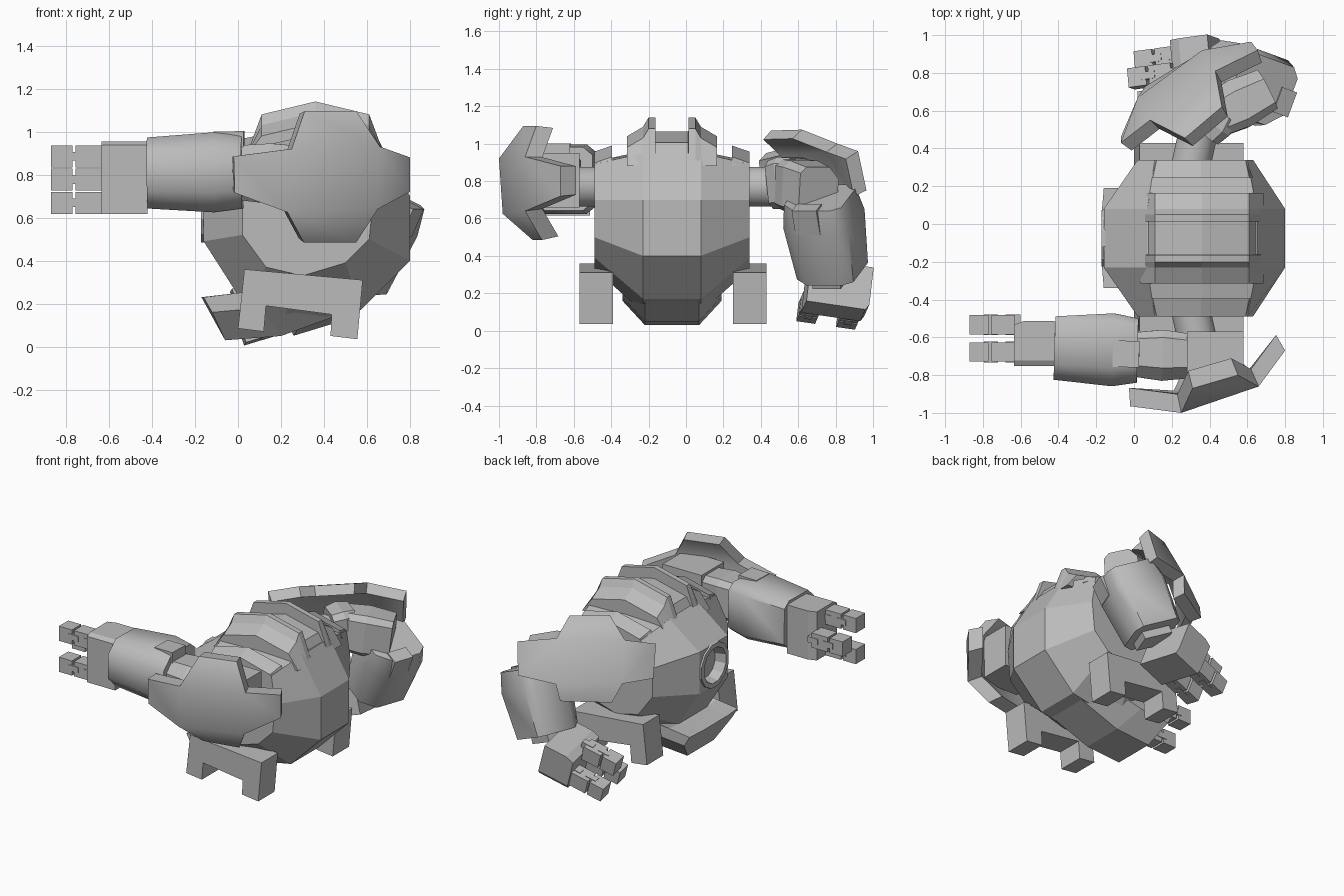
import bpy, bmesh, math
from mathutils import Vector, Matrix

cube = bpy.data.objects.get("Cube")
if cube:
    bpy.data.objects.remove(cube)

grey = bpy.data.materials.new("armour_grey")
grey.use_nodes = True
grey.diffuse_color = (0.5, 0.5, 0.5, 1)
grey.node_tree.nodes["Principled BSDF"].inputs["Base Color"].default_value = (0.5, 0.5, 0.5, 1)
MID = -0.075  # body centre plane in y


def build(name, verts, faces, smooth=0):
    mesh = bpy.data.meshes.new(name)
    mesh.from_pydata([tuple(v) for v in verts], [], faces)
    bm = bmesh.new()
    bm.from_mesh(mesh)
    bmesh.ops.recalc_face_normals(bm, faces=bm.faces)
    bm.to_mesh(mesh)
    bm.free()
    mesh.materials.append(grey)
    ob = bpy.data.objects.new(name, mesh)
    bpy.context.collection.objects.link(ob)
    if smooth:
        bpy.ops.object.select_all(action='DESELECT')
        ob.select_set(True)
        bpy.context.view_layer.objects.active = ob
        bpy.ops.object.shade_smooth_by_angle(angle=math.radians(smooth))
    return ob


def loft(name, sections, smooth=0):
    """Skin a row of equal-length loops and cap both ends."""
    n = len(sections[0])
    verts = [p for s in sections for p in s]
    faces = [(k * n + i, k * n + (i + 1) % n, (k + 1) * n + (i + 1) % n, (k + 1) * n + i)
             for k in range(len(sections) - 1) for i in range(n)]
    last = (len(sections) - 1) * n
    faces += [tuple(range(n)), tuple(range(last, last + n))]
    return build(name, verts, faces, smooth)


def side(profile, y):
    return [(x, y, z) for x, z in profile]


def box(name, lo, hi, m=Matrix()):
    def ring(x):
        return [m @ Vector((x, y, z)) for y, z in
                ((lo[1], lo[2]), (hi[1], lo[2]), (hi[1], hi[2]), (lo[1], hi[2]))]
    return loft(name, [ring(lo[0]), ring(hi[0])])


def barrel(m, x, hy, hz):
    """Eight-sided limb section, boxy inside and rounder outside."""
    pts = ((1, -.5), (1, .5), (.5, 1), (-.7, 1), (-1, .75), (-1, -.75), (-.7, -1), (.5, -1))
    return [m @ Vector((x, a * hy, b * hz)) for a, b in pts]


def ring(axis, centre, along, r, n):
    out = []
    for i in range(n):
        a = 2 * math.pi * (i + .5) / n
        u, v = r * math.cos(a), r * math.sin(a)
        off = (along, u, v) if axis == 'x' else (u, along, v)
        out.append(Vector(centre) + Vector(off))
    return out


def frame(origin, direction, up, flip=1):
    x = Vector(direction).normalized()
    y = Vector(up).cross(x).normalized()
    z = x.cross(y)
    m = Matrix((x, y * flip, z)).transposed().to_4x4()
    m.translation = Vector(origin)
    return m


# Faceted round body
core = [(-.16, .49), (-.16, .78), (.07, .95), (.37, .96), (.65, .95),
        (.8, .7), (.8, .4), (.57, .17), (.2, .1), (0, .24)]
flank = [(.02, .52), (.02, .72), (.11, .89), (.36, .905), (.6, .89),
         (.63, .7), (.61, .5), (.5, .39), (.3, .33), (.13, .37)]
body = loft("body", [side(flank, MID - .415), side(core, MID - .155),
                     side(core, MID + .155), side(flank, MID + .415)])


# Crest on top with a central groove, and outer rails
def crest(y, top, x0, x1, flare, base):
    mid = (x0 + x1) / 2
    return side([(x0 - flare, base), (x0, top - .06), (mid, top),
                 (x1, top - .06), (x1 + flare, base)], y)


steps = [(-.24, 1.04), (-.155, 1.09), (-.125, 1.14), (-.088, 1.14), (-.087, 1.065)]
steps += [(-y, t) for y, t in reversed(steps)]
loft("top_crest", [crest(MID + y, t, .11, .61, .075, .88) for y, t in steps])
for s in (-1, 1):
    loft("outer_rail", [crest(MID + s * .415, .957, .12, .59, .005, .88),
                        crest(MID + s * .32, .99, .1, .61, .02, .88)])

# Round porthole sunk into the face
port = (0, MID, .635)
cutter = loft("porthole_cutter", [ring('x', port, x, .13, 12) for x in (-.3, -.085)])
cutter.hide_render = True
cutter.hide_set(True)
cut = body.modifiers.new("porthole", 'BOOLEAN')
cut.object = cutter
cut.solver = 'EXACT'
loft("face_porthole", [ring('x', port, x, r, 12) for x, r in
                       ((-.07, .165), (-.172, .155), (-.172, .122), (-.1, .105))])

# Sloped underside
keel = [(-.17, .23), (-.06, .03), (.2, .05), (.56, .18), (.5, .25), (0, .24)]
keel_edge = [(-.16, .23), (-.12, .16), (.1, .18), (.4, .25), (.35, .3), (0, .25)]
loft("keel", [side(keel_edge, MID - .265), side(keel, MID - .145),
              side(keel, MID + .145), side(keel_edge, MID + .265)])

# Bridge-shaped feet and shoulder axles
foot = [(.03, .36), (.58, .31), (.555, .035), (.43, .05), (.435, .15),
        (.13, .19), (.12, .07), (0, .085)]
for s in (-1, 1):
    y = MID + .005 + s * .41
    loft("foot", [side(foot, y - .09), side(foot, y + .09)])
    loft("shoulder_axle", [ring('y', (.3, MID, .77), s * .38, .108, 16),
                           ring('y', (.34, MID, .77), s * .56, .108, 16)], 40)


# Cross-shaped shoulder shields: four centre corners, then four arm ends
def shield(name, centre, front, top, rear, bottom, thick):
    verts = centre + front + top + rear + bottom
    faces = [(0, 1, 2, 3), (4, 0, 3, 5), (6, 7, 1, 0), (1, 8, 9, 2), (3, 2, 11, 10)]
    n = len(verts)
    mid = sum((Vector(v) for v in centre), Vector()) / 4
    normal = (Vector(centre[1]) - Vector(centre[3])).cross(Vector(centre[0]) - Vector(centre[2])).normalized()
    if normal.dot(mid - Vector((.3, MID, .7))) < 0:
        normal = -normal
    # inner skin sits inward and slightly shrunk
    inner = [mid + (Vector(v) - mid) * .95 - normal * thick for v in verts]
    rim = [4, 0, 6, 7, 1, 8, 9, 2, 11, 10, 3, 5]
    walls = [(a, b, b + n, a + n) for a, b in zip(rim, rim[1:] + rim[:1])]
    build(name, verts + inner, faces + [tuple(i + n for i in f) for f in faces] + walls, 40)


shield("right_shoulder_shield",
       [(.25, -1, .92), (.66, -.86, .93), (.65, -.86, .64), (.23, -.98, .625)],
       [(-.02, -.965, .885), (-.015, -.965, .715)],
       [(.31, -.87, 1.095), (.55, -.8, 1.095)],
       [(.8, -.67, .88), (.8, -.67, .72)],
       [(.305, -.82, .485), (.55, -.77, .485)], .1)
shield("left_shoulder_shield",
       [(.085, .55, .98), (.43, .81, 1), (.36, .92, .74), (.02, .67, .74)],
       [(-.07, .43, .95), (-.07, .46, .72)],
       [(.27, .455, 1.07), (.465, .62, 1.075)],
       [(.655, .92, .96), (.62, .965, .75)],
       [(.06, .73, .62), (.34, .9, .62)], .08)


# Arm pieces in a local frame: x along the limb, y outward
def forearm(name, m, length):
    loft(name, [barrel(m, 0, .17, .17), barrel(m, length * .3, .193, .186),
                barrel(m, length, .168, .165)], 50)
    box(name + "_elbow_cap", (-.01, -.05, .1), (.13, .09, .19), m)
    box(name + "_wrist", (length - .02, -.08, -.1), (length + .05, .08, .1), m)


def hand(name, m):
    loft(name + "_palm", [[m @ Vector((x, y, z)) for y, z in
                           ((-w, -.16), (.12, -.16), (.12, .16), (.09, .178), (-w, .178))]
                          for x, w in ((0, .12), (.16, .12), (.215, .1))])
    for y, z in ((.045, .108), (.045, -.108), (-.1, 0)):
        h = .051
        box(name + "_finger_base", (.21, y - h, z - h), (.335, y + h, z + h), m)
        box(name + "_finger_tip", (.35, y - h, z - h), (.45, y + h, z + h), m)
        box(name + "_knuckle", (.3, y - .055, z - .02), (.375, y + .055, z + .02), m)
        box(name + "_root_knuckle", (.18, y - .055, z - .02), (.26, y + .055, z + .02), m)


def upper_arm(name, start, end, up):
    d = Vector(end) - Vector(start)
    m = frame(start, d, up)
    loft(name, [barrel(m, 0, .115, .13), barrel(m, d.length * .5, .135, .14),
                barrel(m, d.length, .115, .125)])


# Right arm reaches forward
box("right_shoulder_block", (.28, -.82, .66), (.58, -.57, .95))
upper_arm("right_upper_arm", (.32, -.7, .8), (-.02, -.69, .81), (0, 0, 1))
forearm("right_forearm", frame((.02, -.67, .812), (-1, .03, -.01), (0, 0, 1)), .44)
hand("right_hand", frame((-.42, -.633, .777), (-1, 0, 0), (0, 0, 1)))

# Left arm hangs bent at the side
upper_arm("left_shoulder_block", (.36, .5, .78), (.45, .62, .8), (0, 0, 1))
upper_arm("left_upper_arm", (.4, .56, .79), (.7, .71, .75), (0, 0, 1))
forearm("left_forearm", frame((.68, .71, .71), (-.18, .07, -.42), (.8, -.3, .4), -1), .44)
hand("left_hand", frame((.44, .815, .25), (-.88, -.12, -.27), (.05, 1, -.1), -1))
